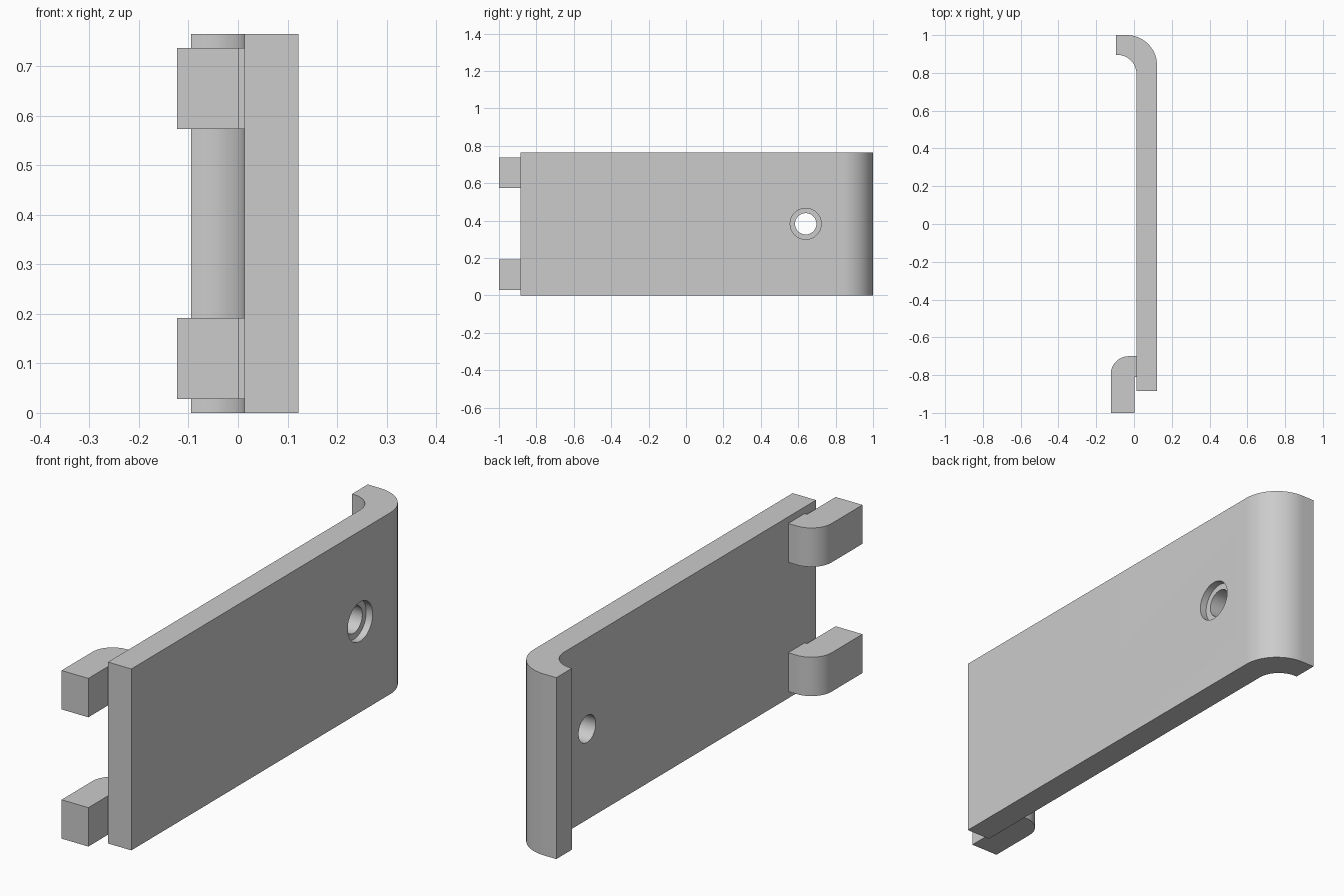
import bpy, bmesh, math

old = bpy.data.objects.get("Cube")
if old:
    bpy.data.objects.remove(old, do_unlink=True)

grey = bpy.data.materials.new("plain grey")
grey.use_nodes = True
color = (0.6, 0.6, 0.6, 1)
grey.diffuse_color = color
grey.node_tree.nodes["Principled BSDF"].inputs["Base Color"].default_value = color

HEIGHT = 0.765
IN, OUT = 0.013, 0.122      # inner and outer plate faces


def arc(cx, cy, r, start, end, steps=20):
    """Points along an arc, angles in degrees."""
    angles = [math.radians(start + (end - start) * i / steps) for i in range(steps + 1)]
    return [(cx + r * math.cos(a), cy + r * math.sin(a)) for a in angles]


def extrude(name, profile, z0, z1):
    """Upright prism from an outline seen from above."""
    bm = bmesh.new()
    base = bm.faces.new([bm.verts.new((x, y, z0)) for x, y in profile])
    top = bmesh.ops.extrude_face_region(bm, geom=[base])["geom"]
    verts = [v for v in top if isinstance(v, bmesh.types.BMVert)]
    bmesh.ops.translate(bm, verts=verts, vec=(0, 0, z1 - z0))
    bmesh.ops.recalc_face_normals(bm, faces=bm.faces)
    mesh = bpy.data.meshes.new(name)
    bm.to_mesh(mesh)
    bm.free()
    obj = bpy.data.objects.new(name, mesh)
    bpy.context.collection.objects.link(obj)
    mesh.materials.append(grey)
    return obj


def drill(target, radius, x0, x1):
    """Cut a round hole along x and discard the cutter."""
    bpy.ops.mesh.primitive_cylinder_add(
        vertices=64, radius=radius, depth=x1 - x0,
        location=((x0 + x1) / 2, 0.64, HEIGHT / 2), rotation=(0, math.pi / 2, 0))
    cutter = bpy.context.object
    cutter.hide_render = True
    cutter.data.materials.append(grey)
    cut = target.modifiers.new("hole", "BOOLEAN")
    cut.operation, cut.solver, cut.object = "DIFFERENCE", "EXACT", cutter
    bpy.context.view_layer.objects.active = target
    bpy.ops.object.modifier_apply(modifier=cut.name)
    bpy.data.objects.remove(cutter, do_unlink=True)


def smooth(obj):
    bpy.ops.object.select_all(action="DESELECT")
    obj.select_set(True)
    bpy.context.view_layer.objects.active = obj
    bpy.ops.object.shade_smooth_by_angle(angle=math.radians(30))


# Long plate with its rear end curled inwards
R_OUT, R_IN, TIP = 0.16, 0.1, -0.095
outline = [(IN, -0.885), (OUT, -0.885)]
outline += arc(OUT - R_OUT, 1 - R_OUT, R_OUT, 0, 90)
outline += [(TIP, 1), (TIP, 0.895)]
outline += arc(IN - R_IN, 0.895 - R_IN, R_IN, 90, 0)
plate = extrude("hooked_plate", outline, 0, HEIGHT)

# Screw hole with a shallow counterbore on the outer face
drill(plate, 0.057, -0.05, 0.2)
drill(plate, 0.083, OUT - 0.03, 0.2)
smooth(plate)

# Two front lugs, each standing off the plate by a narrow slot
LEFT, R = -0.123, 0.095
lug = [(0.002, -1), (0.002, -0.81), (IN, -0.81), (IN, -0.7)]
lug += arc(LEFT + R, -0.7 - R, R, 90, 180)
lug += [(LEFT, -1)]
for name, z0, z1 in (("lower_lug", 0.028, 0.192), ("upper_lug", 0.573, 0.737)):
    smooth(extrude(name, lug, z0, z1))
